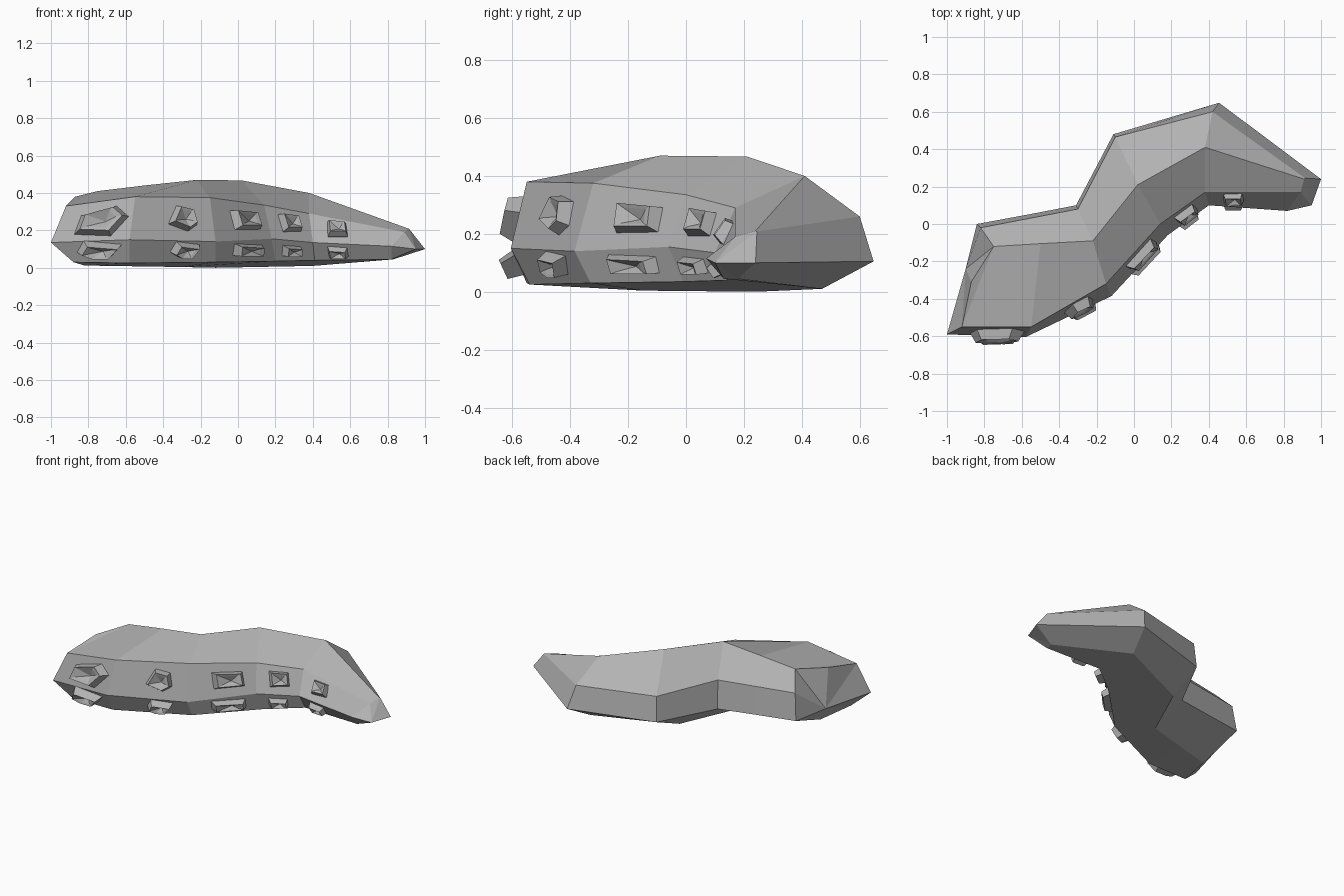
import bpy, bmesh, math
from mathutils import Vector
from mathutils.bvhtree import BVHTree

if "Cube" in bpy.data.objects:
    bpy.data.objects.remove(bpy.data.objects["Cube"])

stone = bpy.data.materials.new("grey stone")
stone.diffuse_color = (0.45, 0.45, 0.45, 1)
stone.use_nodes = True
stone.node_tree.nodes["Principled BSDF"].inputs["Base Color"].default_value = stone.diffuse_color


def make_object(name, bm):
    bmesh.ops.recalc_face_normals(bm, faces=bm.faces)
    mesh = bpy.data.meshes.new(name)
    bm.to_mesh(mesh)
    mesh.materials.append(stone)
    obj = bpy.data.objects.new(name, mesh)
    bpy.context.collection.objects.link(obj)
    return obj


# Body sections: low front, mid front, top front, ridge, upper back, outer back, low back
sections = [
    [(-.88, -.55, .03), (-1, -.59, .135), (-.92, -.55, .33), (-.75, -.12, .41),
     (-.82, -.02, .30), (-.84, 0, .12), (-.82, -.30, .012)],
    [(-.58, -.54, .025), (-.58, -.605, .15), (-.55, -.55, .38), (-.5, -.105, .44),
     (-.56, .03, .295), (-.57, .05, .11), (-.56, -.225, .008)],
    [(-.12, -.33, .03), (-.12, -.385, .14), (-.15, -.32, .375), (-.22, -.09, .47),
     (-.30, .08, .29), (-.31, .10, .10), (-.30, -.15, .004)],
    [(.2, -.01, .035), (.18, -.06, .155), (.14, 0, .335), (.02, .21, .467),
     (-.10, .465, .27), (-.11, .48, .10), (-.12, .24, 0)],
    [(.41, .15, .04), (.40, .10, .135), (.38, .17, .29), (.38, .41, .40),
     (.42, .60, .26), (.455, .648, .105), (.40, .47, .01)],
    [(.82, .13, .045), (.82, .07, .115), (.89, .17, .19), (.91, .24, .21),
     (.915, .245, .208), (1, .24, .10), (.83, .18, .045)],
]
bm = bmesh.new()
rings = [[bm.verts.new(p) for p in s] for s in sections]
for a, b in zip(rings, rings[1:]):
    for i in range(7):
        j = (i + 1) % 7
        bm.faces.new((a[i], a[j], b[j], b[i]))


def cap(ring, tip):
    for i in range(len(ring)):
        bm.faces.new((ring[i], ring[(i + 1) % len(ring)], tip))


# Faceted ends: the blunt end has an extra point on its top edge
shoulder = bm.verts.new((-.87, -.31, .38))
bm.faces.new((rings[0][2], rings[0][3], shoulder))
cap(rings[0][:3] + [shoulder] + rings[0][3:], bm.verts.new((-.90, -.24, .13)))
cap(rings[-1], bm.verts.new((.95, .10, .10)))
bmesh.ops.recalc_face_normals(bm, faces=bm.faces)
tree = BVHTree.FromBMesh(bm)
make_object("rock_body", bm)
bm.free()


# Raised knob: tapered side wall, narrow rim and a shallow pit
def knob(name, x, z, w, h, corners, depth):
    hit, normal, _, _ = tree.ray_cast(Vector((x, -2, z)), Vector((0, 1, 0)))
    right = Vector((0, 0, 1)).cross(normal).normalized()
    up = normal.cross(right)
    w /= max(right.x, .5)
    h /= max(up.z, .6)
    bm = bmesh.new()
    loops = []
    for scale, out in ((1, -.03), (1, .0), (.78, depth), (.55, depth * .85)):
        loops.append([bm.verts.new(hit + right * (cx * w / 2 * scale)
                                   + up * (cz * h / 2 * scale) + normal * out)
                      for cx, cz in corners])
    n = len(corners)
    for a, b in zip(loops, loops[1:]):
        for i in range(n):
            bm.faces.new((a[i], a[(i + 1) % n], b[(i + 1) % n], b[i]))
    pit = bm.verts.new(hit + right * (w * .08) - up * (h * .05) + normal * depth * .35)
    for i in range(n):
        bm.faces.new((loops[-1][i], loops[-1][(i + 1) % n], pit))
    bm.faces.new(loops[0])
    make_object(name, bm)
    bm.free()


long_shape = [(-1, -.9), (.35, -1), (1, .3), (.55, 1), (-.75, .35)]
five_sided = [(-1, -.4), (.3, -1), (1, -.5), (.8, .7), (-.3, 1)]
four_sided = [(-.9, -.85), (1, -.85), (.9, .75), (-1, 1)]
low_shape = [(-1, -.4), (-.4, -1), (.5, -1), (1, .6), (-.7, 1)]

upper = [(-.73, .25, .29, .16, long_shape), (-.30, .262, .15, .14, five_sided),
         (.035, .25, .14, .11, four_sided), (.275, .235, .10, .10, four_sided),
         (.53, .203, .11, .08, four_sided)]
lower = [(-.74, .10, .24, .085), (-.285, .10, .15, .08), (.05, .095, .16, .07),
         (.285, .09, .10, .06), (.535, .085, .11, .055)]
for k, (x, z, w, h, shape) in enumerate(upper):
    knob(f"upper_knob_{k + 1}", x, z, w, h, shape, .055 - .005 * k)
for k, (x, z, w, h) in enumerate(lower):
    knob(f"lower_knob_{k + 1}", x, z, w, h, low_shape if k < 2 else four_sided, .055 - .005 * k)
